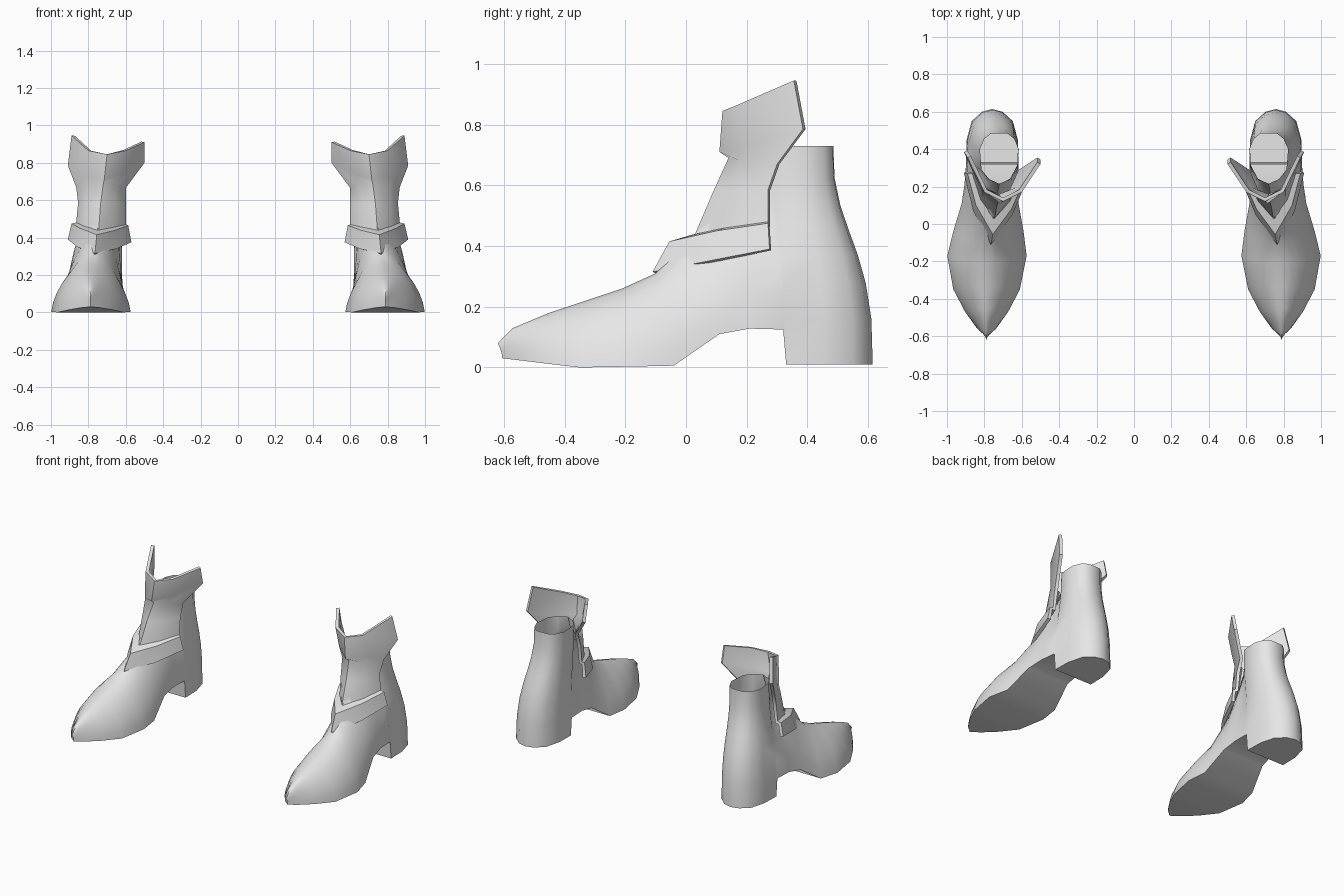
import bpy, bmesh
from mathutils import Vector

if "Cube" in bpy.data.objects:
    bpy.data.objects.remove(bpy.data.objects["Cube"])

grey = bpy.data.materials.new("plain grey")
grey.diffuse_color = (0.8, 0.8, 0.8, 1)
grey.use_nodes = True
grey.node_tree.nodes["Principled BSDF"].inputs["Base Color"].default_value = grey.diffuse_color


def clamp(t):
    return max(0.0, min(1.0, t))


def finish(bm, name, thickness=0.0, angle=0.7):
    """Turn a bmesh into a smooth-shaded object mirrored into a pair."""
    me = bpy.data.meshes.new(name)
    bm.to_mesh(me)
    bm.free()
    me.materials.append(grey)
    ob = bpy.data.objects.new(name, me)
    bpy.context.collection.objects.link(ob)
    bpy.ops.object.select_all(action='DESELECT')
    bpy.context.view_layer.objects.active = ob
    ob.select_set(True)
    if thickness:
        sol = ob.modifiers.new("thickness", 'SOLIDIFY')
        sol.thickness = thickness
        sol.offset = -1
        bpy.ops.object.modifier_apply(modifier=sol.name)
    bpy.ops.object.shade_smooth_by_angle(angle=angle)
    ob.modifiers.new("pair", 'MIRROR').use_mirror_merge = False
    return ob


# Boot body: columns from toe to heel, each running from sole edge to ridge or rim
# (sole y, sole half width, sole z, top y, top half width, top z)
columns = [
    (-.605, 0, .03, -.62, 0, .08),
    (-.56, .05, .025, -.57, 0, .13),
    (-.47, .115, .014, -.45, 0, .18),
    (-.35, .178, .0, -.33, 0, .22),
    (-.17, .212, .003, -.21, 0, .26),
    (-.04, .188, .006, -.10, 0, .31),
    (.11, .152, .11, .04, 0, .45),
    (.21, .143, .128, .215, 0, .73),
    (.32, .14, .125, .24, .055, .73),
    (.33, .14, .01, .29, .095, .73),
    (.45, .137, .01, .40, .104, .73),
    (.55, .11, .01, .455, .08, .73),
    (.60, .055, .01, .483, .045, .73),
    (.615, 0, .01, .485, 0, .73),
]
ROWS = 7


def column_points(k, side):
    yb, wb, zb, yt, wt, zt = columns[k]
    h = zt - zb
    p0, p3 = Vector((wb, yb, zb)), Vector((wt, yt, zt))
    if k <= 5:      # arched foot
        p1 = Vector((wb * .94, yb, zb + .45 * h))
        p2 = Vector((wb * .5, yt, zt - .02 * h))
    elif k <= 7:    # instep climbing to the shaft
        p1 = Vector((wb * .92, yb, zb + .45 * h))
        p2 = Vector((.07, yt + .03, zt - (.04 if k == 6 else .2)))
    else:           # heel and shaft
        p1 = Vector((wb, yb + .01, .41))
        p2 = Vector((wt * .95, yt - .01, .45))
    cb = .788 - .03 * clamp((yb + .2) / .5)
    ct = .79 - .07 * clamp((zt - .25) / .35)
    pts = []
    for i in range(ROWS + 1):
        t = i / ROWS
        s = 1 - t
        p = p0 * s**3 + p1 * 3 * s * s * t + p2 * 3 * s * t * t + p3 * t**3
        cx = cb + (ct - cb) * t * t * (3 - 2 * t)
        pts.append((cx + side * p.x, p.y, p.z))
    return pts


bm = bmesh.new()
sides = {s: [[bm.verts.new(p) for p in column_points(k, s)]
             for k in range(len(columns))] for s in (1, -1)}
for k in range(len(columns) - 1):
    for s in (1, -1):
        a, b = sides[s][k], sides[s][k + 1]
        for i in range(ROWS):
            bm.faces.new((a[i], b[i], b[i + 1], a[i + 1]))
    # sole strip, arch and heel block underside
    bm.faces.new((sides[1][k][0], sides[-1][k][0],
                  sides[-1][k + 1][0], sides[1][k + 1][0]))
bmesh.ops.remove_doubles(bm, verts=bm.verts, dist=.0005)
bmesh.ops.recalc_face_normals(bm, faces=bm.faces)
finish(bm, "boot_body")

# Front guard: collar, neck and winged cuff, each row from outer to inner side
guard_rows = [
    [(.91, .275, .39), (.86, .07, .35), (.765, -.11, .315), (.65, .05, .34), (.57, .24, .375)],
    [(.89, .27, .475), (.845, .10, .45), (.755, -.055, .415), (.655, .08, .44), (.587, .23, .465)],
    [(.865, .27, .48), (.82, .13, .46), (.745, .03, .44), (.665, .12, .455), (.60, .24, .47)],
    [(.855, .27, .585), (.81, .15, .58), (.735, .09, .58), (.66, .14, .58), (.60, .25, .58)],
    [(.865, .30, .67), (.81, .18, .68), (.72, .14, .69), (.65, .17, .68), (.60, .28, .665)],
    [(.91, .385, .785), (.82, .19, .72), (.715, .11, .71), (.62, .18, .74), (.50, .345, .80)],
    [(.89, .355, .945), (.80, .17, .865), (.70, .12, .845), (.60, .17, .865), (.50, .32, .91)],
]
bm = bmesh.new()
grid = [[bm.verts.new(p) for p in row] for row in guard_rows]
for r in range(len(grid) - 1):
    for c in range(4):
        bm.faces.new((grid[r][c], grid[r + 1][c], grid[r + 1][c + 1], grid[r][c + 1]))
finish(bm, "front_guard", thickness=.02, angle=.8)
